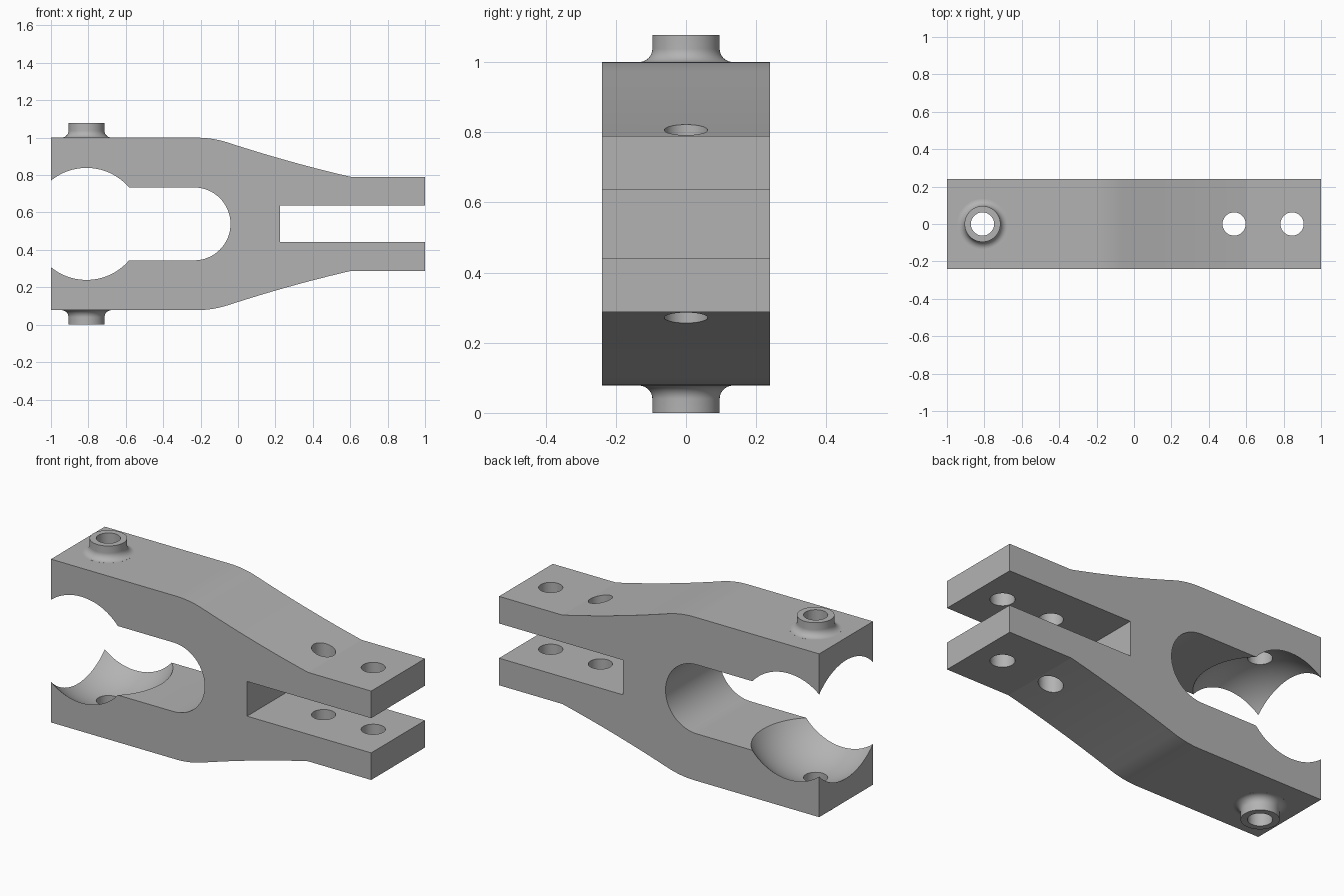
import bpy, bmesh, math
from mathutils import Matrix, Vector

if "Cube" in bpy.data.objects:
    bpy.data.objects.remove(bpy.data.objects["Cube"])

MID = 0.539          # mirror height of the fork
HALF_DEPTH = 0.24
BALL_X = -0.81

metal = bpy.data.materials.new("light grey metal")
metal.use_nodes = True
grey = (0.45, 0.45, 0.45, 1)
metal.diffuse_color = grey
metal.node_tree.nodes["Principled BSDF"].inputs["Base Color"].default_value = grey


def finish(name, bm):
    bmesh.ops.recalc_face_normals(bm, faces=bm.faces)
    mesh = bpy.data.meshes.new(name)
    bm.to_mesh(mesh)
    bm.free()
    mesh.materials.append(metal)
    obj = bpy.data.objects.new(name, mesh)
    bpy.context.collection.objects.link(obj)
    return obj


def prism(name, outline, half_depth):
    """Extrude an x/height outline (height relative to MID) along y."""
    bm = bmesh.new()
    face = bm.faces.new([bm.verts.new((x, -half_depth, MID + h)) for x, h in outline])
    ext = bmesh.ops.extrude_face_region(bm, geom=[face])
    moved = [v for v in ext["geom"] if isinstance(v, bmesh.types.BMVert)]
    bmesh.ops.translate(bm, verts=moved, vec=(0, 2 * half_depth, 0))
    return finish(name, bm)


def cylinder(name, x, radius):
    bm = bmesh.new()
    bmesh.ops.create_cone(bm, cap_ends=True, segments=48, radius1=radius, radius2=radius,
                          depth=2, matrix=Matrix.Translation((x, 0, MID)))
    return finish(name, bm)


def boss(name, side):
    """Lathed collar with a filleted foot, on the upper (+1) or lower (-1) arm."""
    profile = [(0, 0.44), (0.134, 0.44)]
    for i in range(13):
        a = math.pi / 2 * i / 12
        profile.append((0.134 - 0.038 * math.sin(a), 0.499 - 0.038 * math.cos(a) + 0.0002))
    profile = [(r, h + 0.0) for r, h in profile[:2]] + [(r, h + 0.0) for r, h in profile[2:]]
    profile += [(0.096, MID), (0, MID)]
    bm = bmesh.new()
    verts = [bm.verts.new((BALL_X + r, 0, MID + side * h)) for r, h in profile]
    edges = [bm.edges.new(pair) for pair in zip(verts, verts[1:])]
    bmesh.ops.spin(bm, geom=verts + edges, cent=(BALL_X, 0, 0), axis=(0, 0, 1),
                   angle=2 * math.pi, steps=64, use_merge=True)
    bmesh.ops.remove_doubles(bm, verts=bm.verts, dist=1e-5)
    return finish(name, bm)


def combine(target, other, operation):
    mod = target.modifiers.new("combine", 'BOOLEAN')
    mod.operation, mod.solver, mod.object = operation, 'EXACT', other
    bpy.context.view_layer.objects.active = target
    bpy.ops.object.modifier_apply(modifier=mod.name)
    bpy.data.objects.remove(other)


# Outer side outline: flat, rounded shoulder, shallow hollow taper, flat jaw
upper = [(-1, 0.461)]
for i in range(9):
    a = 0.3 * i / 8
    upper.append((-0.22 + 0.54 * math.sin(a), 0.461 - 0.54 * (1 - math.cos(a))))
x0, h0 = upper[-1]
for i in range(1, 13):
    t = i / 12
    drop = h0 - 0.251
    upper.append((x0 + (0.605 - x0) * t, h0 - drop * (1.17 * t - 0.17 * t * t)))
upper.append((1, 0.251))
body = prism("clamp_fork", upper + [(x, -h) for x, h in reversed(upper)], HALF_DEPTH)

for label, side in (("upper_boss", 1), ("lower_boss", -1)):
    combine(body, boss(label, side), 'UNION')

# Round-ended slot behind the ball socket
slot = [(-1.2, -0.195)]
for i in range(33):
    a = -math.pi / 2 + math.pi * i / 32
    slot.append((-0.235 + 0.195 * math.cos(a), 0.195 * math.sin(a)))
slot.append((-1.2, 0.195))
combine(body, prism("slot_cutter", slot, 0.5), 'DIFFERENCE')

# Square slot between the two jaws
jaw = [(0.225, -0.098), (1.2, -0.098), (1.2, 0.098), (0.225, 0.098)]
combine(body, prism("jaw_cutter", jaw, 0.5), 'DIFFERENCE')

# Spherical ball socket
bm = bmesh.new()
bmesh.ops.create_uvsphere(bm, u_segments=80, v_segments=48, radius=0.384,
                          matrix=Matrix.Translation((BALL_X, 0, MID)))
combine(body, finish("socket_cutter", bm), 'DIFFERENCE')

# Vertical bolt holes through both arms
for x in (BALL_X, 0.535, 0.845):
    combine(body, cylinder("hole_cutter", x, 0.062), 'DIFFERENCE')

bpy.ops.object.select_all(action='DESELECT')
body.select_set(True)
bpy.context.view_layer.objects.active = body
bpy.ops.object.shade_smooth_by_angle(angle=math.radians(11))
